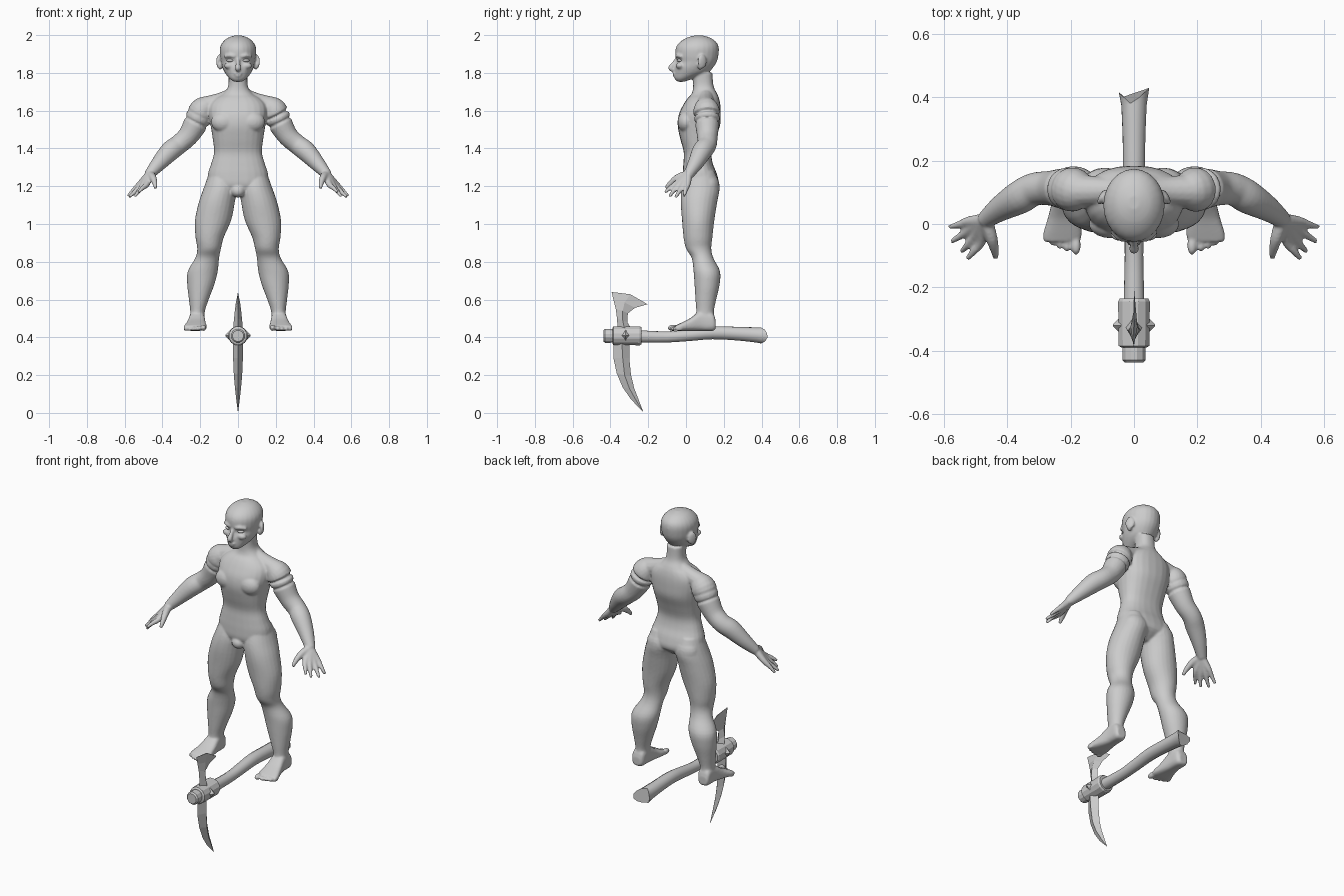
import bpy, bmesh, math
from mathutils import Vector, Matrix


def spline(rows, n=4):
    # Catmull-Rom interpolation through rows of numbers
    out = []
    R = [rows[0]] + list(rows) + [rows[-1]]
    for i in range(1, len(R) - 2):
        for k in range(n):
            t = k / n
            out.append([0.5 * (2 * b + (c - a) * t + (2 * a - 5 * b + 4 * c - d) * t * t
                        + (3 * b - a - 3 * c + d) * t ** 3)
                        for a, b, c, d in zip(R[i - 1], R[i], R[i + 1], R[i + 2])])
    return out + [list(rows[-1])]


def skin(bm, rings):
    vs = [[bm.verts.new(p) for p in r] for r in rings]
    n = len(vs[0])
    for a, b in zip(vs, vs[1:]):
        for i in range(n):
            bm.faces.new((a[i], a[(i + 1) % n], b[(i + 1) % n], b[i]))
    bm.faces.new(vs[0])
    bm.faces.new(vs[-1])


def slices(bm, rows, axis='z', s=1, n=24, power=1.0):
    # rows: position, x0, x1, then the other pair of limits
    rings = []
    for t, a0, a1, b0, b1 in spline(rows):
        ring = []
        for i in range(n):
            c, d = math.cos(math.tau * i / n), math.sin(math.tau * i / n)
            c, d = (math.copysign(abs(v) ** power, v) for v in (c, d))
            x = s * ((a0 + a1) / 2 + (a1 - a0) / 2 * c)
            o = (b0 + b1) / 2 + (b1 - b0) / 2 * d
            ring.append((x, o, t) if axis == 'z' else (x, t, o))
        rings.append(ring)
    skin(bm, rings)


def tube(bm, rows, s=1, n=14, sub=4):
    # rows: x, y, z, radius
    pts = spline(rows, sub)
    P = [Vector((s * p[0], p[1], p[2])) for p in pts]
    rings = []
    for i, p in enumerate(P):
        d = (P[min(i + 1, len(P) - 1)] - P[max(i - 1, 0)]).normalized()
        u = d.cross(Vector((0.3, 0.1, 1) if abs(d.z) < 0.9 else (0, 1, 0))).normalized()
        v = d.cross(u)
        rings.append([p + (u * math.cos(math.tau * k / n) + v * math.sin(math.tau * k / n)) * pts[i][3]
                      for k in range(n)])
    skin(bm, rings)


def ball(bm, c, r, s=1, rz=0):
    m = Matrix.Translation((s * c[0], c[1], c[2])) @ Matrix.Rotation(s * rz, 4, 'Z') @ Matrix.Diagonal((*r, 1))
    bmesh.ops.create_uvsphere(bm, u_segments=20, v_segments=12, radius=1, matrix=m)


def finish(bm, name, smooth=False):
    bmesh.ops.recalc_face_normals(bm, faces=bm.faces)
    me = bpy.data.meshes.new(name)
    bm.to_mesh(me)
    bm.free()
    ob = bpy.data.objects.new(name, me)
    bpy.context.collection.objects.link(ob)
    for p in me.polygons:
        p.use_smooth = smooth
    return ob


# Torso and neck
bm = bmesh.new()
torso = [(1.15, .05, .02, .11), (1.2, .15, -.015, .17), (1.26, .16, -.018, .165), (1.32, .142, -.014, .142),
         (1.38, .127, -.012, .135), (1.45, .134, -.03, .155), (1.52, .145, -.044, .18), (1.58, .155, -.038, .184),
         (1.63, .15, -.015, .182), (1.665, .12, .008, .175), (1.69, .08, .03, .165), (1.73, .052, .038, .146),
         (1.80, .05, .035, .14)]
slices(bm, [(z, -w, w, f, b) for z, w, f, b in torso], power=.85)
ball(bm, (0, .01, 1.175), (.04, .04, .035))

# Head, nose, lips
head = [(1.753, .022, -.045, -.01), (1.77, .045, -.06, .04), (1.80, .069, -.062, .115), (1.83, .083, -.06, .145),
        (1.86, .09, -.05, .163), (1.89, .095, -.056, .171), (1.93, .096, -.054, .174), (1.96, .083, -.036, .163),
        (1.985, .055, .002, .13), (1.998, .018, .045, .09)]
slices(bm, [(z, -w, w, f, b) for z, w, f, b in head])
tube(bm, [(0, -.05, 1.872, .009), (0, -.068, 1.845, .012), (0, -.080, 1.826, .016), (0, -.062, 1.815, .012)])
ball(bm, (0, -.06, 1.795), (.024, .012, .006))
ball(bm, (0, -.058, 1.784), (.02, .012, .006))

leg = [(1.28, .03, .15, .01, .15), (1.2, .006, .178, -.02, .178), (1.12, .016, .206, -.028, .166),
       (1.02, .036, .228, -.021, .15), (.93, .075, .225, -.013, .14), (.87, .09, .216, .0, .134),
       (.82, .1, .226, .03, .145), (.75, .107, .266, .04, .18), (.68, .125, .269, .045, .178),
       (.6, .155, .26, .05, .16), (.54, .175, .253, .054, .148), (.49, .178, .254, .05, .15),
       (.445, .185, .25, .06, .15)]
foot = [(.157, .195, .245, .445, .49), (.14, .18, .255, .434, .53), (.08, .176, .258, .434, .54),
        (.02, .17, .272, .434, .50), (-.03, .165, .287, .434, .475), (-.055, .17, .287, .436, .463)]
toes = [(.183, -.068, .019), (.212, -.066, .014), (.235, -.06, .013), (.257, -.05, .013), (.277, -.038, .013)]
arm = [(.15, .1, 1.63, .05), (.19, .108, 1.60, .07), (.225, .112, 1.53, .064), (.265, .113, 1.465, .055),
       (.315, .11, 1.42, .052), (.36, .085, 1.385, .053), (.42, .05, 1.32, .041), (.472, .012, 1.26, .027)]
fingers = [((.482, -.052, 1.212), (.505, -.085, 1.19), (.527, -.11, 1.168)),
           ((.50, -.036, 1.208), (.525, -.066, 1.175), (.546, -.088, 1.145)),
           ((.513, -.014, 1.206), (.547, -.037, 1.17), (.577, -.055, 1.142)),
           ((.521, .008, 1.21), (.553, -.002, 1.18), (.583, -.01, 1.148))]
for s in (1, -1):
    # Brow, cheek and ear
    tube(bm, [(.018, -.05, 1.887, .009), (.045, -.045, 1.892, .009), (.07, -.022, 1.885, .008)], s)
    ball(bm, (.045, -.032, 1.838), (.03, .022, .018), s)
    ball(bm, (.1, .085, 1.86), (.011, .027, .037), s, .5)
    ball(bm, (.095, .075, 1.835), (.012, .014, .018), s)
    # Shoulder, chest and buttock
    tube(bm, [(.03, .105, 1.68, .04), (.1, .105, 1.648, .045), (.185, .105, 1.62, .053)], s)
    ball(bm, (.075, .0, 1.54), (.068, .045, .055), s)
    ball(bm, (.09, .12, 1.2), (.075, .058, .07), s)
    # Leg and foot
    slices(bm, leg, 'z', s)
    slices(bm, foot, 'y', s, power=.7)
    for x, y, r in toes:
        ball(bm, (x, y, .434 + r * .85), (r * .8, r * 1.6, r * .9), s)
    # Arm, palm, fingers and thumb
    tube(bm, arm, s, 20)
    for k, m, t in fingers:
        tube(bm, [(.472, .012, 1.26, .022), (*k, .0165), (*m, .012), (*t, .008)], s)
    tube(bm, [(.465, .005, 1.262, .022), (.45, -.045, 1.245, .019), (.44, -.083, 1.215, .014),
              (.437, -.107, 1.19, .009)], s)

# Fuse the parts into one smooth skin
body = finish(bm, "body", True)
m = body.modifiers.new("fuse", 'REMESH')
m.mode, m.voxel_size, m.use_smooth_shade = 'VOXEL', .006, True
m = body.modifiers.new("soften", 'SMOOTH')
m.factor, m.iterations = .5, 4

# Eyes
mat = bpy.data.materials.new("eye_white")
mat.diffuse_color = (.9, .9, .9, 1)
for s, side in ((1, "left"), (-1, "right")):
    bm = bmesh.new()
    ball(bm, (.041, -.033, 1.866), (.02, .014, .009), s, .35)
    finish(bm, side + "_eye", True).data.materials.append(mat)

# Axe handle: bent octagonal shaft with a split, flared end
bm = bmesh.new()
tube(bm, [(0, -.26, .405, .034), (0, -.1, .402, .03), (0, .02, .412, .032), (0, .14, .424, .035),
          (0, .28, .419, .037), (0, .41, .41, .043)], 1, 12, 3)
for v in bm.verts:
    if v.co.y > .39:
        v.co.x *= 1.15
        v.co.y += -.03 + .9 * abs(v.co.x + .008) - .12 * (v.co.z - .41)
finish(bm, "axe_handle", True)
bpy.context.view_layer.objects.active = bpy.data.objects["axe_handle"]
bpy.data.objects["axe_handle"].select_set(True)
bpy.ops.object.shade_smooth_by_angle(angle=math.radians(35))

# Handle tip and collar with bevelled rims
tip = [(-.438, .03), (-.43, .038), (-.40, .038), (-.37, .036)]
collar = [(-.39, .042), (-.385, .05), (-.245, .052), (-.235, .046)]
for name, prof in (("handle_tip", tip), ("axe_collar", collar)):
    bm = bmesh.new()
    skin(bm, [[(r * math.cos(math.tau * (k + .5) / 12), y, .408 + r * math.sin(math.tau * (k + .5) / 12))
               for k in range(12)] for y, r in prof])
    finish(bm, name)

# Faceted studs on both sides of the collar
for s, side in ((1, "left"), (-1, "right")):
    bm = bmesh.new()
    bmesh.ops.create_cone(bm, cap_ends=True, segments=4, radius1=.029, radius2=.003, depth=.026,
                          matrix=Matrix.Translation((s * .054, -.32, .41)) @ Matrix.Rotation(s * math.pi / 2, 4, 'Y'))
    finish(bm, side + "_stud")

# Blades: front edge, ridge and rear edge (y, z each), then half thickness
blade = [(-.362, .44, -.325, .44, -.287, .44, .026), (-.365, .50, -.335, .49, -.31, .48, .022),
         (-.372, .55, -.335, .54, -.308, .527, .017), (-.383, .595, -.325, .585, -.27, .556, .011),
         (-.394, .64, -.295, .628, -.203, .575, .002)]
pick = [(-.383, .38, -.34, .38, -.298, .38, .028), (-.384, .29, -.335, .29, -.30, .29, .026),
        (-.367, .21, -.325, .20, -.291, .20, .022), (-.335, .135, -.30, .13, -.274, .13, .016),
        (-.29, .07, -.265, .068, -.25, .068, .009), (-.229, .008, -.228, .008, -.227, .008, .001)]
for name, rows in (("axe_blade", blade), ("axe_pick", pick)):
    bm = bmesh.new()
    skin(bm, [[(0, a, b), (t, c, d), (0, e, f), (-t, c, d)] for a, b, c, d, e, f, t in rows])
    finish(bm, name)
